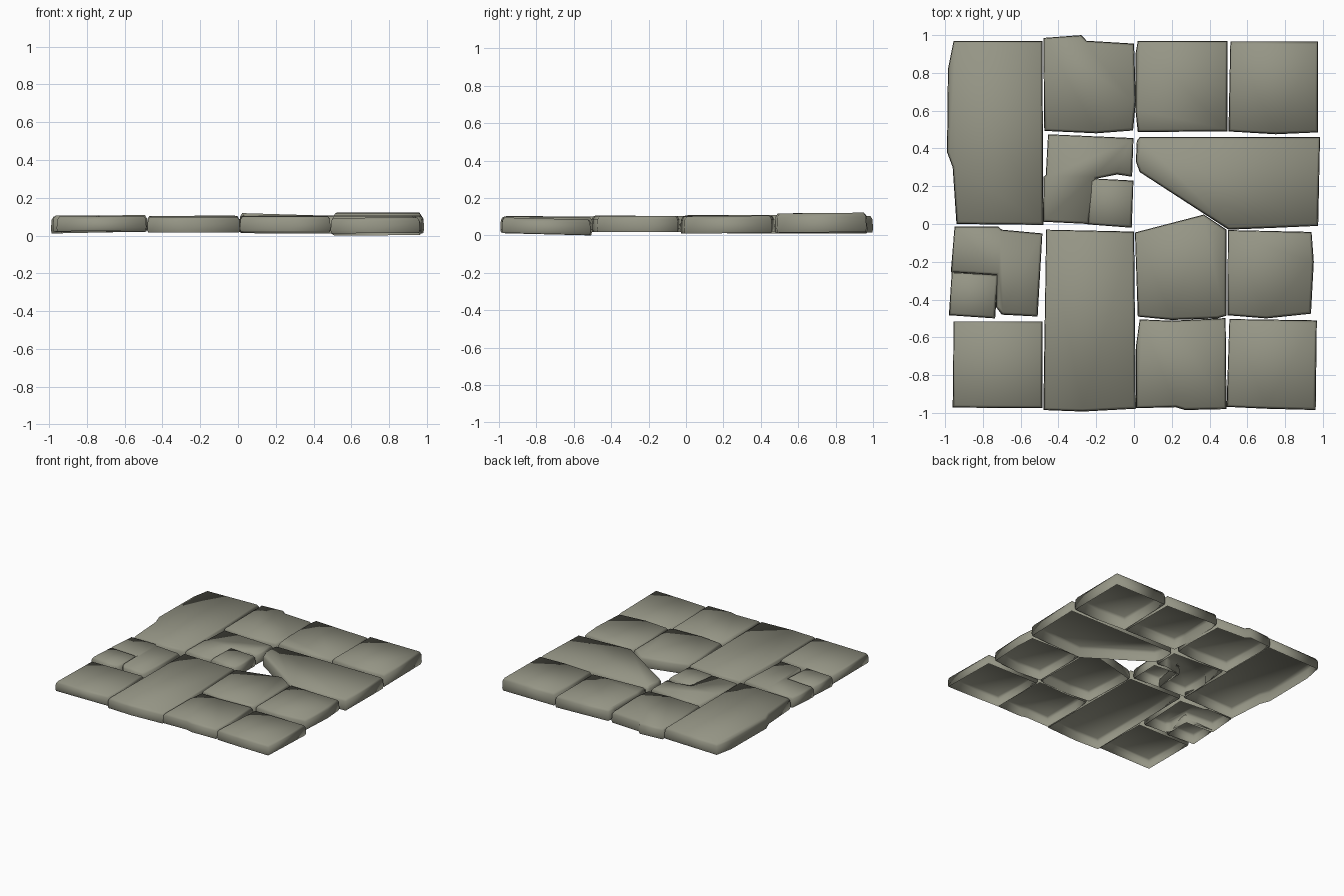
import bpy, bmesh
from mathutils import Vector

if "Cube" in bpy.data.objects:
    bpy.data.objects.remove(bpy.data.objects["Cube"])

stone = bpy.data.materials.new("weathered grey stone")
stone.diffuse_color = (0.30, 0.30, 0.235, 1)
stone.use_nodes = True
stone.node_tree.nodes["Principled BSDF"].inputs["Base Color"].default_value = stone.diffuse_color


def inset(pts, d):
    """Mitred inward offset of a counter-clockwise outline."""
    out = []
    for i, p in enumerate(pts):
        a = (p - pts[i - 1]).normalized()
        b = (pts[(i + 1) % len(pts)] - p).normalized()
        n1, n2 = Vector((-a.y, a.x)), Vector((-b.y, b.x))
        m = n1 + n2
        out.append(p + m * (d / max(0.5, 1 + n1.dot(n2))))
    return out


def slab(name, outline, bottom, top, slope=(0, 0), edge=0.014):
    """Paving stone: open-bottomed shell with a worn, rounded rim.
    slope tilts the whole stone (rise per unit in x and y)."""
    pts = [Vector(p) for p in outline]
    area = sum(pts[i - 1].cross(pts[i]) for i in range(len(pts)))
    if area < 0:
        pts.reverse()
    centre = sum(pts, Vector((0, 0))) / len(pts)
    h = top - bottom
    rings = [(0.004, bottom), (0.0, bottom + 0.2 * h),
             (0.003, bottom + 0.8 * h), (edge, top)]
    bm = bmesh.new()
    loops = []
    for d, z in rings:
        loops.append([bm.verts.new((p.x, p.y, max(0.004, z + (p - centre).dot(Vector(slope)))))
                      for p in inset(pts, d)])
    n = len(pts)
    for lo, hi in zip(loops, loops[1:]):
        for i in range(n):
            j = (i + 1) % n
            bm.faces.new((lo[i], lo[j], hi[j], hi[i]))
    bm.faces.new(loops[-1])
    for f in bm.faces:
        f.smooth = True
    # shift so the lowest stone rests on the ground
    for v in bm.verts:
        v.co.z -= 0.004
    me = bpy.data.meshes.new(name)
    bm.to_mesh(me)
    bm.free()
    me.materials.append(stone)
    ob = bpy.data.objects.new(name, me)
    bpy.context.collection.objects.link(ob)


# back row
slab("long_slab_back_left", [(-.955, .97), (-.485, .97), (-.48, -.005), (-.94, 0), (-.96, .30),
     (-.99, .38), (-.985, .82)], .018, .107, (.02, 0))
slab("slab_back_2", [(-.48, .985), (-.28, 1.0), (-.25, .97), (0, .955), (.01, .65), (-.005, .495),
     (-.2, .48), (-.475, .493)], .02, .108)
slab("slab_back_3", [(.02, .97), (.495, .97), (.495, .49), (.02, .487), (.008, .6), (.008, .9)],
     .026, .118, (-.03, 0))
slab("slab_back_right", [(.51, .965), (.975, .965), (.975, .485), (.75, .475), (.5, .49)],
     .02, .123, (0, .01))

# second row
slab("corner_slab_centre", [(-.455, .475), (-.003, .455), (-.01, .25), (-.09, .262), (-.2, .24),
     (-.24, .0), (-.483, .012), (-.478, .25), (-.467, .26)], .024, .108)
slab("small_slab_centre", [(-.235, .242), (-.003, .23), (-.012, -.02), (-.245, -.002)], .024, .110)
slab("broken_slab_right", [(.03, .46), (.985, .46), (.975, -.01), (.75, -.02), (.5, -.03),
     (.03, .275), (.01, .33), (.015, .44)], .016, .108, (0, .01))

# third row
slab("corner_slab_left", [(-.95, -.013), (-.72, -.013), (-.7, -.03), (-.485, -.05), (-.51, -.49),
     (-.7, -.48), (-.73, -.44), (-.73, -.27), (-.97, -.255)], .022, .108)
slab("small_slab_left", [(-.965, -.255), (-.72, -.268), (-.735, -.5), (-.98, -.483)], .026, .110)
slab("long_slab_front", [(-.465, -.03), (0, -.04), (.01, -.978), (-.27, -.993), (-.48, -.985)],
     .022, .105, (0, .005))
slab("broken_slab_centre", [(.005, -.045), (.37, .05), (.49, -.03), (.49, -.485), (.44, -.5),
     (.2, -.508), (.02, -.49)], .022, .108)
slab("slab_right", [(.497, -.032), (.94, -.042), (.952, -.2), (.937, -.475), (.7, -.5),
     (.495, -.483)], .022, .108)

# front row
slab("slab_front_left", [(-.955, -.515), (-.485, -.515), (-.485, -.975), (-.96, -.972)],
     .026, .104, (.01, -.01))
slab("slab_front_3", [(.03, -.505), (.2, -.512), (.485, -.498), (.49, -.98), (.27, -.985),
     (.22, -.97), (.01, -.975), (.01, -.65)], .022, .103, (0, -.01))
slab("slab_front_right", [(.505, -.503), (.968, -.51), (.962, -.985), (.7, -.978), (.49, -.968)],
     .012, .094, (.005, -.025))
